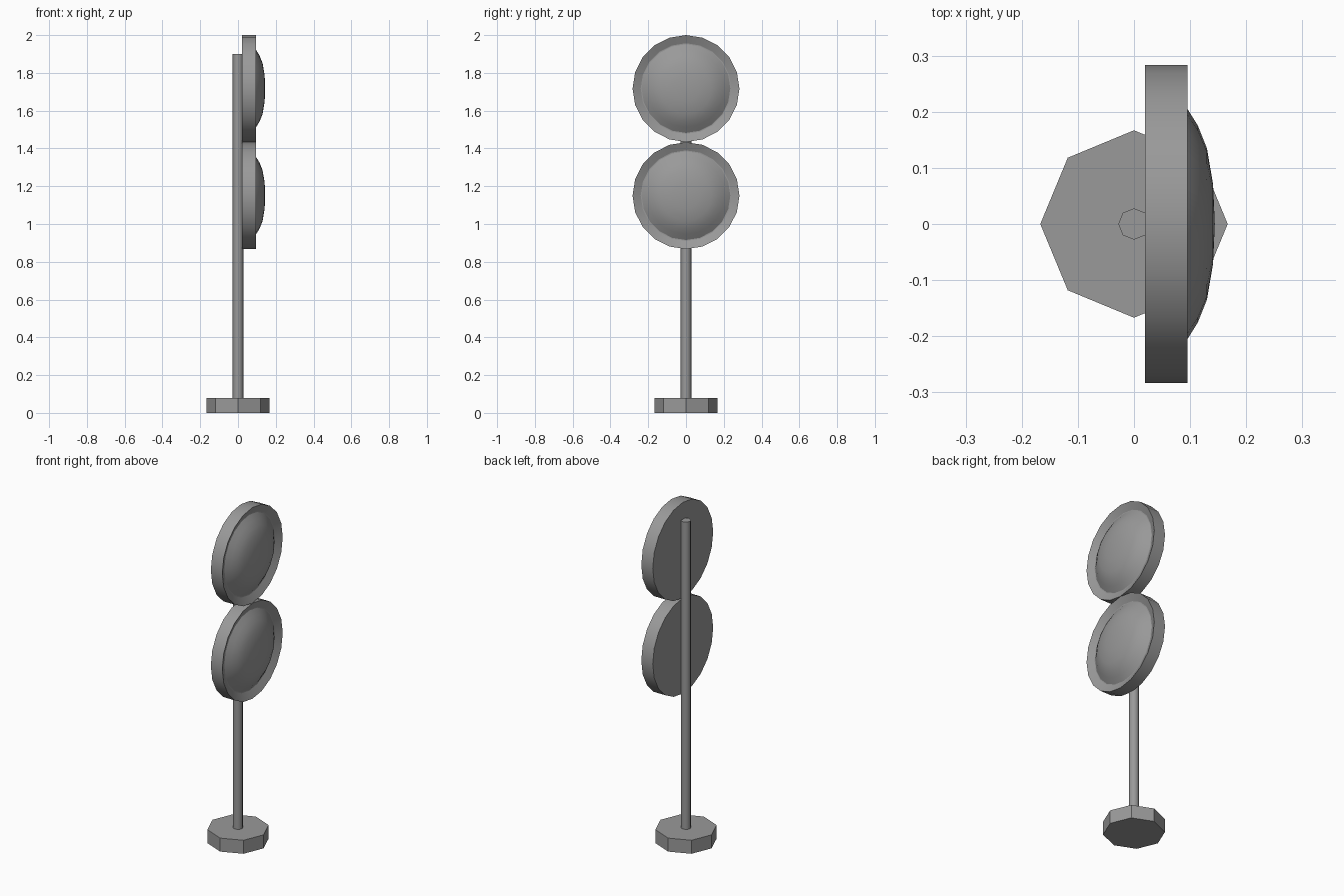
import bpy
import bmesh
import math
from mathutils import Matrix, Vector

cube = bpy.data.objects.get("Cube")
if cube:
    bpy.data.objects.remove(cube, do_unlink=True)

grey = bpy.data.materials.new("plain grey")
grey.use_nodes = True
GREY = (0.32, 0.32, 0.32, 1)
grey.diffuse_color = GREY
grey.node_tree.nodes["Principled BSDF"].inputs["Base Color"].default_value = GREY


def finish(name, bm, angle):
    """Turn a bmesh into a named, shaded object."""
    bmesh.ops.recalc_face_normals(bm, faces=bm.faces)
    mesh = bpy.data.meshes.new(name)
    bm.to_mesh(mesh)
    bm.free()
    mesh.materials.append(grey)
    obj = bpy.data.objects.new(name, mesh)
    bpy.context.collection.objects.link(obj)
    bpy.ops.object.select_all(action='DESELECT')
    obj.select_set(True)
    bpy.context.view_layer.objects.active = obj
    bpy.ops.object.shade_smooth_by_angle(angle=math.radians(angle))
    return obj


def post(name, radius, bottom, top, angle):
    """Upright eight-sided prism with corners on the axes."""
    bm = bmesh.new()
    bmesh.ops.create_cone(bm, cap_ends=True, segments=8, radius1=radius,
                          radius2=radius, depth=top - bottom,
                          matrix=Matrix.Translation((0, 0, (bottom + top) / 2)))
    return finish(name, bm, angle)


def lathe(name, profile, height, steps, angle):
    """Spin (radius, x) points around a horizontal axis at the given height."""
    bm = bmesh.new()
    verts = [bm.verts.new((x, 0, height + r)) for r, x in profile]
    edges = [bm.edges.new(pair) for pair in zip(verts, verts[1:])]
    bmesh.ops.spin(bm, geom=verts + edges, cent=Vector((0, 0, height)),
                   axis=(1, 0, 0), angle=math.tau, steps=steps)
    bmesh.ops.remove_doubles(bm, verts=bm.verts, dist=0.0005)
    return finish(name, bm, angle)


# Foot and pole
post("base", 0.167, 0, 0.08, 30)
post("pole", 0.028, 0.08, 1.9, 50)

# Two round lamps, each a dished housing with a domed lens
housing = [(0, 0.02), (0.283, 0.02), (0.283, 0.095), (0.24, 0.075), (0, 0.075)]
lens = [(0.242, 0.07), (0.204, 0.096), (0.175, 0.114), (0.135, 0.13),
        (0.07, 0.141), (0, 0.144)]
for label, height in (("upper", 1.717), ("lower", 1.15)):
    lathe(label + "_lamp_housing", housing, height, 20, 24)
    lathe(label + "_lamp_lens", lens, height, 20, 40)
